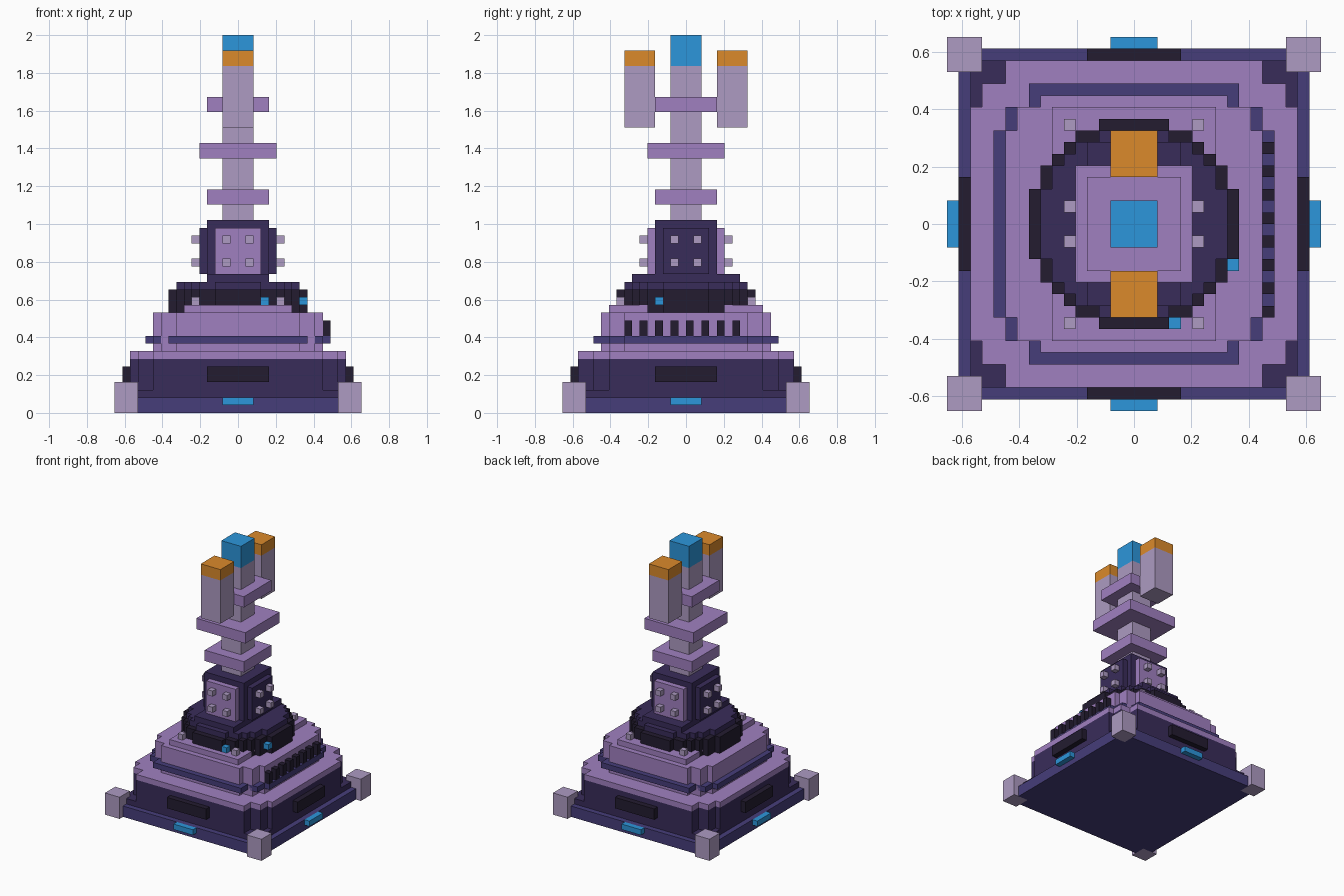
import bpy, bmesh

if "Cube" in bpy.data.objects:
    bpy.data.objects.remove(bpy.data.objects["Cube"])

V = 2 / 49  # one voxel


def material(name, hexcode):
    m = bpy.data.materials.new(name)
    srgb = [int(hexcode[i:i + 2], 16) / 255 for i in (0, 2, 4)]
    m.diffuse_color = [((c + 0.055) / 1.055) ** 2.4 for c in srgb] + [1]
    m.use_nodes = True
    m.node_tree.nodes["Principled BSDF"].inputs["Base Color"].default_value = m.diffuse_color
    return m


INDIGO = material("indigo", "463D7A")
DARK = material("dark_purple", "392C5A")
BLACK = material("near_black", "231C30")
LILAC = material("lilac", "A080C0")
GREY = material("pale_grey", "AD9BC2")
BLUE = material("blue_light", "2C96DB")
ORANGE = material("orange_tip", "DB8A2B")


def stepped(steps, z0, z1, cx=0, cy=0):
    """Stepped outline: (half x, half y) pairs from narrow/deep to wide/shallow."""
    q = []
    for i, (x, y) in enumerate(steps):
        q.append((x, y))
        if i + 1 < len(steps):
            q.append((x, steps[i + 1][1]))
    r = q[::-1]
    outline = (q + [(x, -y) for x, y in r]
               + [(-x, -y) for x, y in q] + [(-x, y) for x, y in r])
    return [(x + cx, y + cy) for x, y in outline], z0, z1


def box(x0, x1, y0, y1, z0, z1):
    return stepped([((x1 - x0) / 2, (y1 - y0) / 2)], z0, z1,
                   (x0 + x1) / 2, (y0 + y1) / 2)


def square(h, z0, z1):
    return box(-h, h, -h, h, z0, z1)


def part(name, mat, *solids):
    bm = bmesh.new()
    for outline, z0, z1 in solids:
        low = [bm.verts.new((x * V, y * V, z0 * V)) for x, y in outline]
        high = [bm.verts.new((x * V, y * V, z1 * V)) for x, y in outline]
        bm.faces.new(low)
        bm.faces.new(high[::-1])
        for i in range(len(low)):
            j = (i + 1) % len(low)
            bm.faces.new((low[j], low[i], high[i], high[j]))
    bmesh.ops.recalc_face_normals(bm, faces=bm.faces)
    me = bpy.data.meshes.new(name)
    bm.to_mesh(me)
    bm.free()
    me.materials.append(mat)
    ob = bpy.data.objects.new(name, me)
    bpy.context.collection.objects.link(ob)


def on_x(s, d0, d1, w0, w1, z0, z1):
    """Box on the +x or -x side, from depth d0 to d1."""
    a, b = sorted((s * d0, s * d1))
    return box(a, b, w0, w1, z0, z1)


def on_y(s, d0, d1, w0, w1, z0, z1):
    a, b = sorted((s * d0, s * d1))
    return box(w0, w1, a, b, z0, z1)


def four_sides(*dims):
    return [f(s, *dims) for f in (on_x, on_y) for s in (-1, 1)]


SIDES = (-1, 1)

# base slab, corner feet, side lights and side panels
part("base_slab", INDIGO, stepped([(13, 15), (15, 13)], 0, 2))
for sx in SIDES:
    for sy in SIDES:
        part("corner_foot", GREY, stepped([(1.5, 1.5)], 0, 4, sx * 14.5, sy * 14.5))
part("base_lights", BLUE, *four_sides(15, 16, -2, 2, 1, 2))
part("base_panels", BLACK, *four_sides(14, 15, -4, 4, 4, 6))

# lower housing with stepped corners
CORNER = [(11, 14), (13, 12), (14, 10)]
part("housing_foot", DARK, square(14, 2, 3))
part("housing", DARK, stepped(CORNER, 3, 7))
part("housing_lid", LILAC, stepped(CORNER, 7, 8))

# upper tier with band and side vents
part("upper_tier", LILAC, stepped([(8, 11), (10, 10), (11, 8)], 8, 13))
part("tier_band", INDIGO, stepped([(9, 12), (11, 10), (12, 8)], 9, 10))
part("side_vents", BLACK, *[box(11, 12, y, y + 1, 10, 12) for y in range(-8, 8, 2)])
part("tier_plate", LILAC, box(-7, 7, -10, 10, 13, 14))
part("plate_bolts", GREY, *[stepped([(.5, .5)], 14, 15, sx * 5.5, sy * 8.5)
                            for sx in SIDES for sy in SIDES])

# round turntable
part("turntable_ring", BLACK,
     stepped([(3, 9), (5, 8), (6, 7), (7, 6), (8, 5), (9, 3)], 13, 16))
part("turntable_top", DARK,
     stepped([(3, 8), (5, 7), (6, 6), (7, 5), (8, 3)], 16, 17))
part("turntable_step", DARK, box(-4, 4, -7, 7, 17, 18))
part("indicator_lights", BLUE, box(3, 4, -9, -8, 14, 15), box(8, 9, -4, -3, 14, 15))

# gearbox with bolted panels
part("gearbox", DARK, square(4, 18, 25))
part("gearbox_end_panels", LILAC, *[on_y(s, 4, 5, -3, 3, 18, 24) for s in SIDES])
part("gearbox_side_panels", DARK, *[on_x(s, 4, 5, -3, 3, 18, 24) for s in SIDES])
part("gearbox_bolts", GREY, *[b for w in (-2, 1) for z in (19, 22)
                              for b in four_sides(5, 6, w, w + 1, z, z + 1)])

# mast with collars, cap and twin prongs
part("mast", GREY, square(2, 25, 45))
part("mast_cap", BLUE, square(2, 45, 49))
for h, z in ((4, 27), (5, 33), (4, 39)):
    part("mast_collar", LILAC, square(h, z, z + 2))
for s in SIDES:
    part("prong", GREY, on_y(s, 4, 8, -2, 2, 37, 45))
    part("prong_tip", ORANGE, on_y(s, 4, 8, -2, 2, 45, 47))
